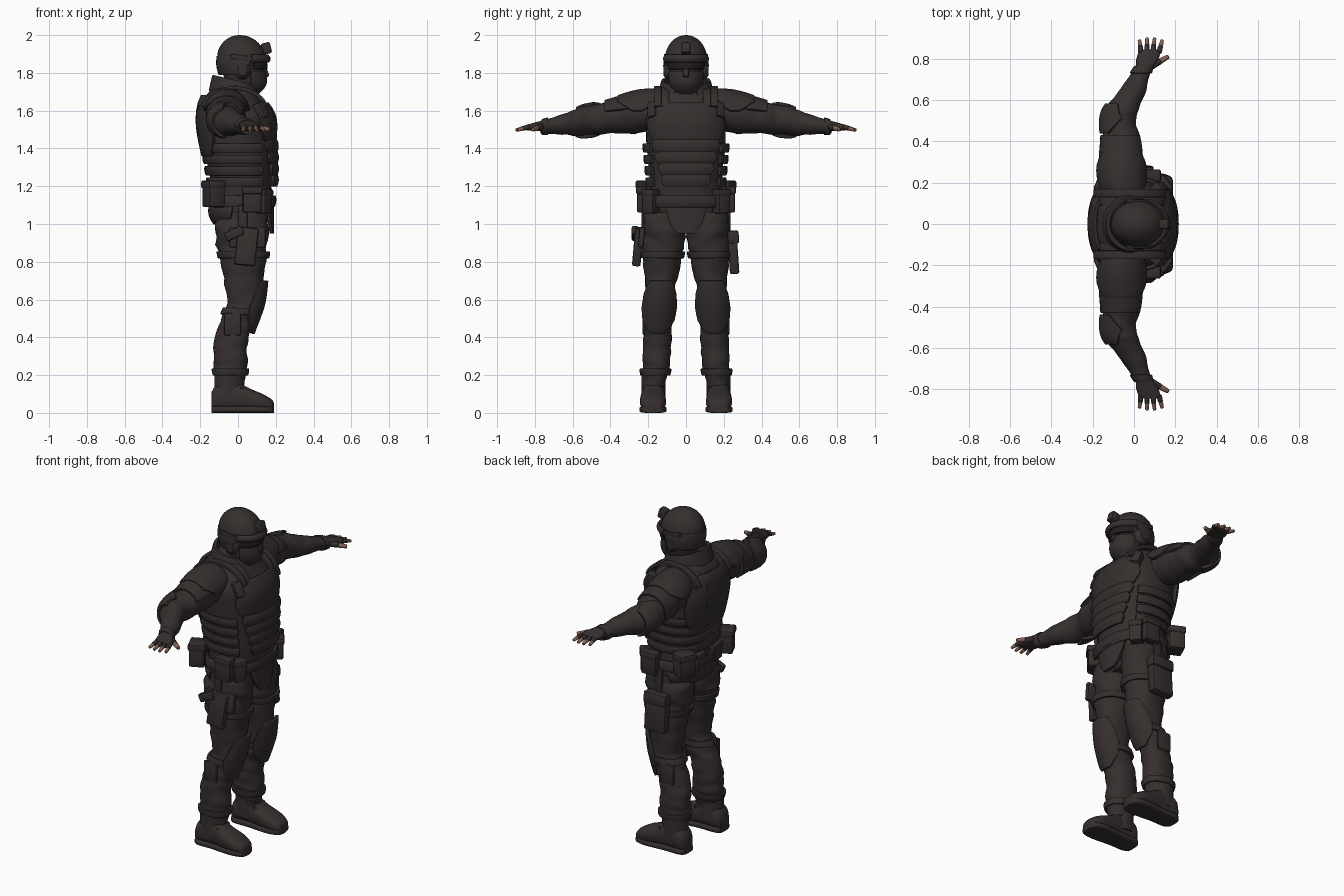
import bpy, bmesh, math
from math import pi, sin, cos
from mathutils import Vector, Matrix, noise

if "Cube" in bpy.data.objects:
    bpy.data.objects.remove(bpy.data.objects["Cube"])

def material(name, colour):
    m = bpy.data.materials.new(name)
    m.use_nodes = True
    m.diffuse_color = (*colour, 1)
    m.node_tree.nodes["Principled BSDF"].inputs["Base Color"].default_value = (*colour, 1)
    return m

CLOTH = material("dark cloth", (.036, .028, .027))
SKIN = material("skin", (.23, .12, .09))
LENS = material("dark lens", (.015, .012, .012))

def finish(name, bm, mat, mirror=False, thick=0, bevel=0):
    """Turn a bmesh into a finished, mirrored and smoothed object."""
    bmesh.ops.recalc_face_normals(bm, faces=bm.faces)
    mesh = bpy.data.meshes.new(name)
    bm.to_mesh(mesh)
    bm.free()
    mesh.materials.append(mat)
    ob = bpy.data.objects.new(name, mesh)
    bpy.context.collection.objects.link(ob)
    if thick:
        mod = ob.modifiers.new("thickness", "SOLIDIFY")
        mod.thickness, mod.offset = thick, 0
    if bevel:
        mod = ob.modifiers.new("soft edge", "BEVEL")
        mod.width, mod.segments = bevel, 2
    if mirror:
        mod = ob.modifiers.new("mirror", "MIRROR")
        mod.use_axis = (False, True, False)
        mod.use_mirror_merge = False
    bpy.ops.object.select_all(action="DESELECT")
    ob.select_set(True)
    bpy.context.view_layer.objects.active = ob
    bpy.ops.object.convert(target="MESH")
    bpy.ops.object.shade_smooth_by_angle(angle=math.radians(40))

def smooth_rows(rows, steps):
    """Catmull-Rom interpolation of section rows."""
    out = []
    for i in range(len(rows) - 1):
        near = [rows[min(max(i + k, 0), len(rows) - 1)] for k in (-1, 0, 1, 2)]
        for s in range(steps):
            t = s / steps
            out.append([b + t / 2 * (c - a + t * (2*a - 5*b + 4*c - d + t * (3 * (b - c) + d - a)))
                        for a, b, c, d in zip(*near)])
    return out + [list(rows[-1])]

def loft(name, rows, axis="z", power=2, fold=0, sides=32, steps=4, mat=CLOTH, mirror=False,
         arc=False, mid=0, thick=.02, tilt=0):
    """Skin oval sections (x, y, z, radius, radius); open arcs add a half angle per row."""
    bm = bmesh.new()
    rings = []
    for row in smooth_rows(rows, steps):
        centre, a, b = Vector(row[:3]), row[3], row[4]
        ring = []
        for k in range(sides + arc):
            ang = mid + row[5] * (2 * k / sides - 1) if arc else math.tau * k / sides
            c, s = cos(ang), sin(ang)
            u = a * math.copysign(abs(c) ** (2 / power), c)
            v = b * math.copysign(abs(s) ** (2 / power), s)
            off = Vector({"z": (u, v, tilt * u), "y": (u, 0, v), "x": (0, u, v)}[axis])
            stretch = Vector((9, 9, 22)) if axis == "z" else Vector((9, 22, 9))
            off *= 1 + fold * noise.noise((centre + off) * stretch)
            ring.append(bm.verts.new(centre + off))
        rings.append(ring)
    for r, q in zip(rings, rings[1:]):
        for k in range(sides):
            n = (k + 1) % len(r)
            bm.faces.new((r[k], r[n], q[n], q[k]))
    if not arc:
        bm.faces.new(rings[0])
        bm.faces.new(rings[-1])
    finish(name, bm, mat, mirror, thick if arc else 0, .004 if arc else 0)

def wrap(name, host, low, high, widths, gap=.015, axis="z", count=8, **options):
    """Lay a plate over a host shape between two stations, with half angles along it."""
    dense, k, rows = smooth_rows(host, 6), "xyz".index(axis), []
    for i in range(count + 1):
        t = i / count
        v = low + (high - low) * t
        j = max([n for n in range(len(dense) - 1) if dense[n][k] <= v], default=0)
        p, q = dense[j], dense[j + 1]
        f = (v - p[k]) / (q[k] - p[k])
        row = [m + (n - m) * f for m, n in zip(p, q)]
        swell = gap * (.7 + .3 * sin(pi * t))
        g = min(int(t * (len(widths) - 1)), len(widths) - 2)
        width = widths[g] + (widths[g + 1] - widths[g]) * (t * (len(widths) - 1) - g)
        rows.append((*row[:3], row[3] + swell, row[4] + swell, width))
    loft(name, rows, axis=axis, steps=1, sides=20, arc=True, **options)

def block(name, centre, size, turn=(0, 0, 0), mirror=False, bevel=.01):
    bm = bmesh.new()
    bmesh.ops.create_cube(bm, size=1)
    place = Matrix.Translation(centre)
    for angle, axis in zip(turn, "XYZ"):
        place = place @ Matrix.Rotation(math.radians(angle), 4, axis)
    bm.transform(place @ Matrix.Diagonal((*size, 1)))
    finish(name, bm, CLOTH, mirror, bevel=bevel)

def pouch(name, centre, size, turn=(0, 0, 0), mirror=False):
    """Bevelled bag with a slightly wider flap across its top."""
    block(name, centre, size, turn, mirror)
    flap = Vector(centre) + Vector((0, 0, size[2] * .35))
    block(name + "_flap", flap, (size[0] + .01, size[1] + .01, size[2] * .3), turn, mirror)

def rod(name, start, end, r1, r2, mat=CLOTH):
    """Rounded tapering rod for fingers, mirrored."""
    d = end - start
    bm = bmesh.new()
    bmesh.ops.create_cone(bm, cap_ends=True, segments=10, radius1=r1, radius2=r2, depth=d.length)
    bm.transform(Matrix.Translation((start + end) / 2) @ d.to_track_quat("Z", "Y").to_matrix().to_4x4())
    finish(name, bm, mat, True, bevel=.004)

# Main body shapes: short lists of station, offset and radius
TORSO = [(x, 0, z, a, b) for z, x, a, b in (
    (.97, .02, .11, .14), (1.05, .02, .14, .2), (1.2, .02, .16, .19), (1.45, 0, .18, .21),
    (1.58, -.01, .18, .21), (1.68, -.03, .14, .17), (1.74, -.02, .09, .11))]
HEAD = [(x, 0, z, a, a * .82) for z, x, a in (
    (1.66, -.01, .07), (1.7, .03, .08), (1.74, .04, .1), (1.8, .03, .11), (1.9, .02, .11))]
ARM = [(x, y, 1.62 - .14 * y, a, a * (1.13 - .4 * y)) for y, x, a in (
    (.14, -.05, .09), (.25, -.06, .1), (.4, -.06, .09), (.5, -.07, .08), (.57, -.05, .08),
    (.66, 0, .06), (.77, .05, .04))]
LEG = [(x, .175 - .06 * z, z, a, a * .82) for z, x, a in (
    (.14, -.04, .07), (.2, -.04, .08), (.27, -.04, .09), (.4, -.03, .09), (.5, 0, .09),
    (.6, .03, .09), (.8, .03, .12), (.95, .02, .14), (1.06, .02, .13))]

# Torso and vest
loft("torso", TORSO, power=2.4, fold=.04, sides=48)
wrap("chest_plate", TORSO, 1.44, 1.64, (.8, 1, .9, .6), gap=.02, power=2.4)
for i in range(4):
    low, wide = 1.2 + i * .06, .5 + i * .08
    wrap("abdomen_band", TORSO, low, low + .065, (wide, wide + .08, wide), gap=.025, power=2.4)
    wrap("side_strap", TORSO, low, low + .045, (2.2, 2.2), mid=pi, power=2.4)
wrap("back_plate", TORSO, 1.36, 1.68, (.8, 1, .9, .6), gap=.025, mid=pi, power=2.4)
for y in (.11, .15):
    strap = [(-.02, y + d, 1.6, .17, .12, 1.4) for d in (-.02, .02)]
    loft("shoulder_strap", strap, axis="y", mid=pi / 2, mirror=True, arc=True, steps=1)
block("chest_pouch", (.12, .17, 1.6), (.06, .05, .09), (0, -25, 35), True)
block("rear_pack", (-.2, 0, 1.55), (.03, .2, .16))
collar = [(-.015, 0, z, r, r + .01, 2.7) for z, r in ((1.67, .13), (1.72, .12), (1.76, .11))]
loft("collar", collar, mid=pi, tilt=-.25, arc=True)

# Head, mask and helmet
loft("head", HEAD)
wrap("face_mask", HEAD, 1.69, 1.81, (1.2, 1.3, 1.2), gap=.005, thick=.012)
block("nose", (.145, 0, 1.8), (.03, .03, .05), (0, -20, 0))
wrap("goggles", HEAD, 1.82, 1.86, (1.1, 1.1), gap=.01, mat=LENS)
dome = [pi / 2 * i / 8 for i in range(8)] + [1.55]
loft("helmet_dome", [(.02 - .01 * sin(t), 0, 1.87 + .13 * sin(t), .13 * cos(t), .112 * cos(t)) for t in dome])
wrap("helmet_skirt", HEAD, 1.79, 1.89, (1.5, 1.8, 2.1), gap=.02, mid=pi)
wrap("helmet_brim", HEAD, 1.86, 1.89, (1.2, 1.2), gap=.03)
block("helmet_mount", (.15, 0, 1.93), (.05, .05, .06), (0, -15, 0))
block("helmet_rail", (.02, .11, 1.88), (.12, .015, .025), (0, 8, 0), True, .004)
cup = [(.025, .07 + .05 * t, 1.815, .045 - .02 * t ** 4, .05 - .02 * t ** 4) for t in (0, .6, 1)]
loft("ear_cup", cup, axis="y", mirror=True)

# Arms
loft("arm", ARM, axis="y", fold=.1, steps=6, mirror=True)
wrap("shoulder_pad", ARM, .16, .36, (1.1, 1.5, 1.4, .8), axis="y", mid=pi / 2, mirror=True)
wrap("upper_arm_guard", ARM, .31, .43, (1.9, 1.8), gap=.005, axis="y", mid=2.2, mirror=True)
wrap("elbow_pad", ARM, .44, .58, (.9, 1.7, 1.2), gap=.01, axis="y", mid=pi, mirror=True)
wrap("cuff", ARM, .73, .765, (pi, pi), gap=.003, axis="y", mirror=True, thick=.01)

# Gloves, with bare fingertips
palm = [(.05 + .03 * t, .755 + .09 * t, 1.52 - .01 * t, .04 + .035 * t * (1.3 - t), .03 - .015 * t)
        for t in (0, .4, .8, 1)]
loft("glove", palm, axis="y", power=2.5, mirror=True)

def finger(root, tip, radius):
    joint = root.lerp(tip, .5)
    rod("glove_finger", root, joint, radius, radius * .9)
    rod("fingertip", joint, tip, radius * .85, radius * .6, SKIN)

for i in range(4):
    x, reach = .034 + i * .029, .907 - .01 * abs(i - 1.5)
    finger(Vector((x, .83, 1.515)), Vector((x + .008 * (i - 1), reach, 1.497)), .014)
finger(Vector((.085, .765, 1.515)), Vector((.168, .812, 1.5)), .018)

# Belt, pouches and hanging plates
wrap("belt", TORSO, 1.09, 1.15, (pi, pi), gap=.02, power=2.4)
block("buckle", (.19, 0, 1.12), (.02, .07, .05))
pouch("front_pouch", (.135, .185, 1.12), (.07, .07, .13), (0, 0, 35), True)
pouch("hip_pouch", (.075, .235, 1.13), (.1, .05, .14), mirror=True)
pouch("rear_pouch", (-.13, .2, 1.16), (.09, .1, .14), (0, 0, -25), True)
pouch("back_pouch", (-.14, .08, 1.14), (.05, .08, .1), mirror=True)
apron = [(.02, 0, z, .16, .2, w) for z, w in ((.95, .2), (1, .4), (1.1, .6))]
loft("groin_plate", apron, arc=True)
wrap("jacket_tail", TORSO, 1, 1.1, (1.2, 1.3), gap=.03, mid=pi, thick=.012)

# Legs
loft("leg", LEG, power=2.2, fold=.13, steps=7, mirror=True)
wrap("knee_pad", LEG, .42, .7, (.4, 1, 1.2, 1, .6), gap=.02, mirror=True)
for z in (.2, .52, .82):
    wrap("leg_strap", LEG, z, z + .035, (pi, pi), gap=.005, power=2.2, mirror=True)
block("calf_pocket", (-.03, .22, .47), (.09, .02, .12), mirror=True)

# Thigh holster and pistol on the right, long pouch on the left
block("holster", (.045, -.255, .88), (.11, .045, .2), (-5, 6, 0))
block("holster_plate", (.05, -.235, .93), (.19, .03, .11), (-5, 0, 0))
block("pistol_grip", (-.02, -.27, .95), (.1, .035, .05), (0, -25, 0))
pouch("thigh_pouch", (.02, .25, .85), (.14, .05, .23), (4, 0, 0))
block("thigh_hanger", (.025, .225, 1.03), (.05, .02, .14), mirror=True, bevel=.005)

# Boots: stations along the foot with half width and height
FOOT = ((-.14, .04, .1), (-.11, .06, .14), (-.02, .06, .16), (.06, .067, .12), (.13, .068, .09), (.18, .05, .06),
        (.19, .02, .04))
loft("boot_foot", [(x, .175, h / 2 + .01, w, h / 2) for x, w, h in FOOT], axis="x", power=2.4, mirror=True)
loft("boot_sole", [(x, .175, .018, w + .003, .018) for x, w, h in FOOT], axis="x", power=4, mirror=True)
loft("boot_shaft", [(-.05, .172, z, .075, .064) for z in (.06, .14, .22)], mirror=True)
for z in (.1, .14):
    lace = [(-.03, .172, z + d, .08, .066, 1) for d in (-.012, .012)]
    loft("boot_lace_band", lace, mirror=True, arc=True, thick=.01, tilt=-.3)
